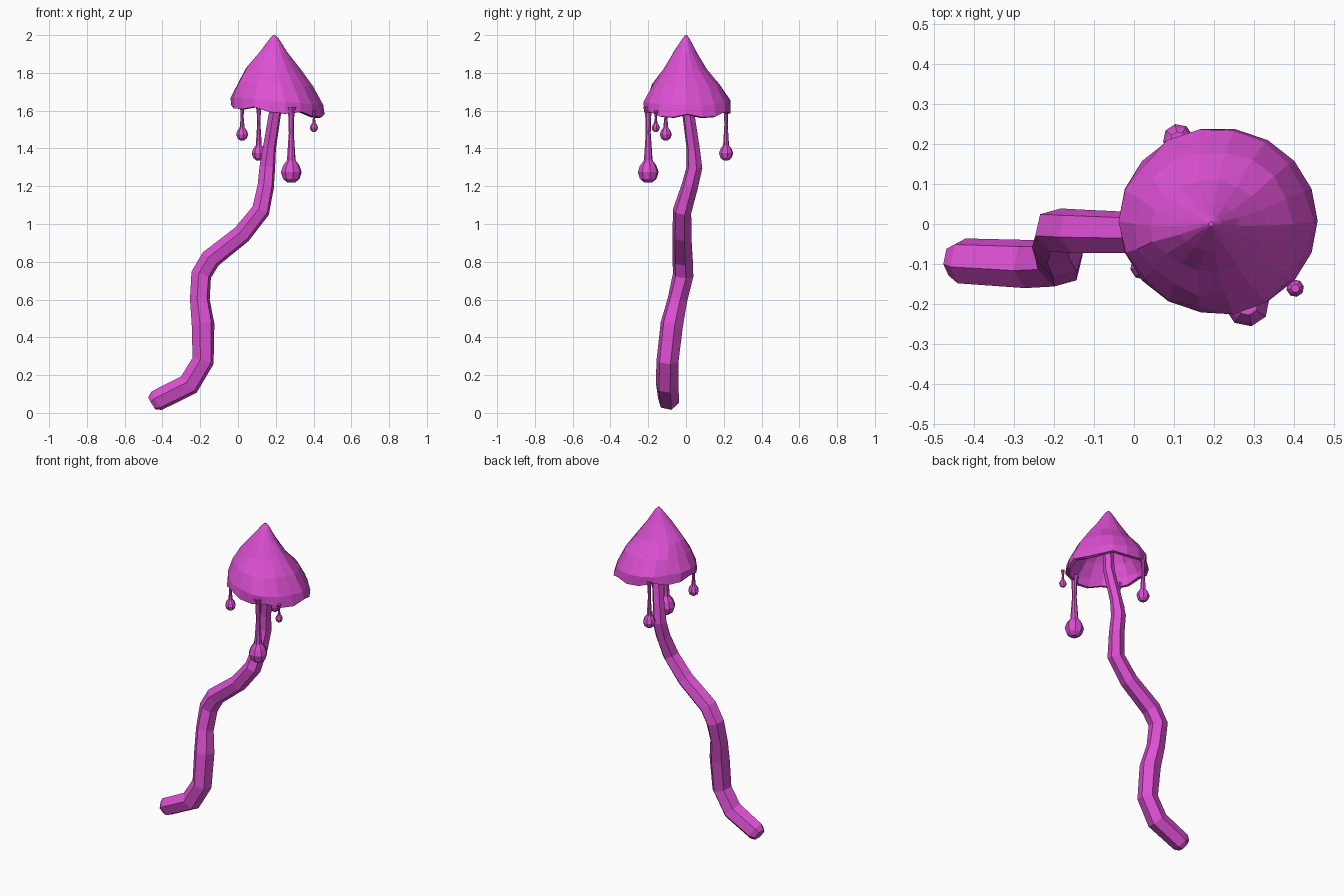
import bpy, bmesh, math, random
from mathutils import Vector

random.seed(4)
cube = bpy.data.objects.get("Cube")
if cube:
    bpy.data.objects.remove(cube)

mat = bpy.data.materials.new("magenta")
mat.use_nodes = True
COLOR = (0.72, 0.08, 0.65, 1)
mat.diffuse_color = COLOR
mat.node_tree.nodes["Principled BSDF"].inputs["Base Color"].default_value = COLOR


def loft(name, rings, close_start=True, close_end=True):
    """Skin a list of equal-sized point rings with flat faces."""
    bm = bmesh.new()
    loops = [[bm.verts.new(p) for p in ring] for ring in rings]
    n = len(loops[0])
    for a, b in zip(loops, loops[1:]):
        for i in range(n):
            j = (i + 1) % n
            bm.faces.new((a[i], a[j], b[j], b[i]))
    if close_start:
        bm.faces.new(loops[0][::-1])
    if close_end:
        bm.faces.new(loops[-1])
    bmesh.ops.recalc_face_normals(bm, faces=bm.faces)
    mesh = bpy.data.meshes.new(name)
    bm.to_mesh(mesh)
    bm.free()
    mesh.materials.append(mat)
    obj = bpy.data.objects.new(name, mesh)
    bpy.context.collection.objects.link(obj)
    return obj


def tube(name, path, sides):
    """Loft round sections along (x, y, z, radius) points, square to the path."""
    pts = [Vector(p[:3]) for p in path]
    rings = []
    for i, p in enumerate(pts):
        before = (p - pts[i - 1]).normalized() if i else Vector()
        after = (pts[i + 1] - p).normalized() if i + 1 < len(pts) else Vector()
        t = (before + after).normalized()
        u = Vector((0, 1, 0)).cross(t).normalized()
        v = t.cross(u)
        r = path[i][3]
        angles = [math.tau * (k + 0.25) / sides for k in range(sides)]
        rings.append([p + r * (math.cos(a) * u + math.sin(a) * v) for a in angles])
    return loft(name, rings)


# Crooked stem, from the foot up into the cap
tube("stem", [
    (-0.455, -0.09, 0.05, 0.04), (-0.43, -0.092, 0.065, 0.058),
    (-0.26, -0.1, 0.15, 0.062), (-0.185, -0.098, 0.275, 0.06),
    (-0.185, -0.075, 0.47, 0.062), (-0.202, -0.045, 0.6, 0.054),
    (-0.195, -0.015, 0.73, 0.056), (-0.145, -0.018, 0.815, 0.056),
    (0.02, -0.022, 0.945, 0.052), (0.12, -0.02, 1.07, 0.05),
    (0.147, 0.02, 1.2, 0.045), (0.155, 0.045, 1.3, 0.043),
    (0.166, 0.038, 1.4, 0.036), (0.198, 0.01, 1.6, 0.033),
    (0.2, 0.0, 1.85, 0.03)], 6)

# Pointed cap: z, centre x, centre y, radius x, radius y
SIDES = 18
cap_rings = []
for z, cx, cy, rx, ry in [
        (1.595, 0.21, 0.008, 0.248, 0.232), (1.65, 0.205, 0.006, 0.24, 0.226),
        (1.74, 0.195, 0.0, 0.195, 0.18), (1.82, 0.185, -0.004, 0.143, 0.115),
        (1.91, 0.188, -0.005, 0.075, 0.06), (1.98, 0.192, 0.0, 0.025, 0.02),
        (2.0, 0.192, 0.0, 0.006, 0.006)]:
    wobble = 0.045 if 1.6 < z < 1.95 else 0
    low = max(0, (1.9 - z) / 0.3)
    ring = []
    for k in range(SIDES):
        a = math.tau * k / SIDES
        s = 1 + random.uniform(-wobble, wobble)
        x, y = cx + s * rx * math.cos(a), cy + s * ry * math.sin(a)
        scallop = 0.012 * math.cos(k * math.tau / 3) if z < 1.6 else 0
        ring.append((x, y, z + scallop - 0.1 * low * (x - cx)))
    cap_rings.append(ring)
cap = loft("cap", cap_rings, close_start=False)
shell = cap.modifiers.new("shell", "SOLIDIFY")
shell.thickness = 0.02
shell.offset = -1

# Hanging drips: x, y, top, bulb centre height, bulb radius
DRIPS = {
    "large_drip": (0.282, -0.2, 1.62, 1.275, 0.056),
    "right_drip": (0.022, -0.107, 1.63, 1.475, 0.032),
    "back_drip": (0.11, 0.212, 1.63, 1.375, 0.038),
    "small_drip": (0.402, -0.16, 1.6, 1.51, 0.022),
}
for name, (x, y, top, mid, r) in DRIPS.items():
    path = [(x, y, mid + h * r, w * r) for h, w in
            [(-1, 0.35), (-0.65, 0.8), (0, 1), (0.6, 0.8), (1.1, 0.42)]]
    path += [(x, y, mid + 0.6 * (top - mid), 0.24 * r),
             (x, y, top - 0.03, 0.3 * r), (x, y, top, 0.5 * r)]
    tube(name, path, 8)
